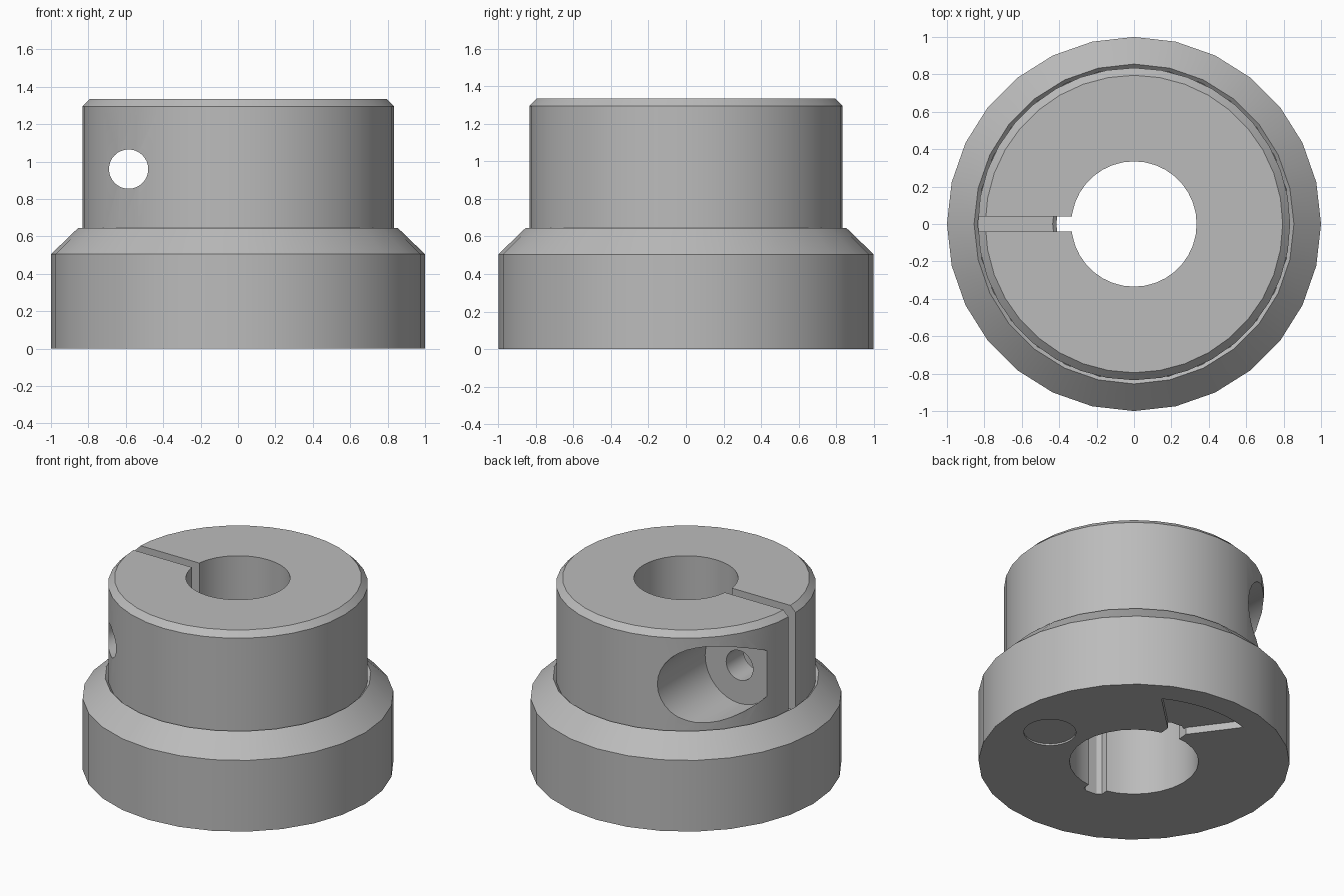
import bpy, bmesh, math
from mathutils import Matrix, Vector

if "Cube" in bpy.data.objects:
    bpy.data.objects.remove(bpy.data.objects["Cube"])

grey = bpy.data.materials.new("plain grey")
grey.use_nodes = True
grey.diffuse_color = (0.5, 0.5, 0.5, 1)
grey.node_tree.nodes["Principled BSDF"].inputs["Base Color"].default_value = (0.5, 0.5, 0.5, 1)


def finish(name, bm):
    bmesh.ops.recalc_face_normals(bm, faces=bm.faces)
    mesh = bpy.data.meshes.new(name)
    bm.to_mesh(mesh)
    bm.free()
    obj = bpy.data.objects.new(name, mesh)
    bpy.context.collection.objects.link(obj)
    mesh.materials.append(grey)
    return obj


def lathe(name, profile, sides):
    """Closed (radius, height) profile turned around z."""
    bm = bmesh.new()
    rings = []
    for i in range(sides):
        a = math.tau * i / sides
        rings.append([bm.verts.new((r * math.cos(a), r * math.sin(a), z)) for r, z in profile])
    n = len(profile)
    for i in range(sides):
        a, b = rings[i], rings[(i + 1) % sides]
        for j in range(n):
            k = (j + 1) % n
            bm.faces.new((a[j], b[j], b[k], a[k]))
    return finish(name, bm)


def cylinder(name, radius, start, end, sides=32):
    start, end = Vector(start), Vector(end)
    axis = end - start
    turn = axis.to_track_quat('Z', 'Y').to_matrix().to_4x4()
    bm = bmesh.new()
    bmesh.ops.create_cone(bm, cap_ends=True, segments=sides, radius1=radius, radius2=radius,
                          depth=axis.length, matrix=Matrix.Translation((start + end) / 2) @ turn)
    return finish(name, bm)


def prism(name, outline, bottom, top, angle=0):
    """Extruded plan outline, turned around z."""
    bm = bmesh.new()
    face = bm.faces.new([bm.verts.new((x, y, bottom)) for x, y in outline])
    new = bmesh.ops.extrude_face_region(bm, geom=[face])["geom"]
    bmesh.ops.translate(bm, vec=(0, 0, top - bottom),
                        verts=[v for v in new if isinstance(v, bmesh.types.BMVert)])
    bm.transform(Matrix.Rotation(angle, 4, 'Z'))
    return finish(name, bm)


def cut(target, cutter):
    bpy.context.view_layer.objects.active = target
    mod = target.modifiers.new("cut", 'BOOLEAN')
    mod.operation = 'DIFFERENCE'
    mod.solver = 'EXACT'
    mod.object = cutter
    bpy.ops.object.modifier_apply(modifier=mod.name)
    bpy.data.objects.remove(cutter)


# Base cup with sloped shoulder and a wider bore
base = lathe("base", [(0.415, 0), (1, 0), (1, 0.505), (0.855, 0.645), (0.835, 0.625),
                      (0.835, 0.6), (0.435, 0.6), (0.415, 0.58)], 28)

# Clamp collar with chamfered top
collar = lathe("clamp_collar", [(0.335, 0.6), (0.835, 0.6), (0.835, 1.295),
                                (0.795, 1.335), (0.335, 1.335)], 36)

# Clamping slit, screw hole and screw head pocket
cut(collar, prism("slit_cutter", [(-1, -0.04), (-0.2, -0.04), (-0.2, 0.04), (-1, 0.04)], 0.5, 1.5))
cut(collar, cylinder("screw_hole_cutter", 0.105, (-0.585, -1, 0.96), (-0.585, 1, 0.96)))
cut(collar, cylinder("screw_pocket_cutter", 0.27, (-0.585, 0.235, 0.96), (-0.585, 1.2, 0.96)))

# Fan shaped recesses under the base, each opening into a groove along the bore
tilt = math.radians(-5)
fan = [(0.07, 0.3), (0.07, 0.48)]
for i in range(9):
    a = math.radians(90 - 22.7 + 45.4 * i / 8)
    fan.append((0.83 * math.cos(a), 0.83 * math.sin(a)))
fan += [(-0.07, 0.48), (-0.07, 0.3)]
groove = [(0.07, 0.3), (0.07, 0.46), (0.04, 0.48), (-0.04, 0.48), (-0.07, 0.46), (-0.07, 0.3)]
for turn in (tilt, tilt + math.pi):
    cut(base, prism("fan_cutter", fan, -0.1, 0.05, turn))
    cut(base, prism("groove_cutter", groove, -0.1, 0.55, turn))

# Shallow round seat under the base
seat = Vector((0.66 * math.cos(tilt), 0.66 * math.sin(tilt), 0))
cut(base, cylinder("seat_cutter", 0.168, seat - Vector((0, 0, 0.1)), seat + Vector((0, 0, 0.012))))

# Smooth round walls, sharp edges kept
for obj in (base, collar):
    bpy.ops.object.select_all(action='DESELECT')
    obj.select_set(True)
    bpy.context.view_layer.objects.active = obj
    bpy.ops.object.shade_smooth_by_angle(angle=math.radians(25))
